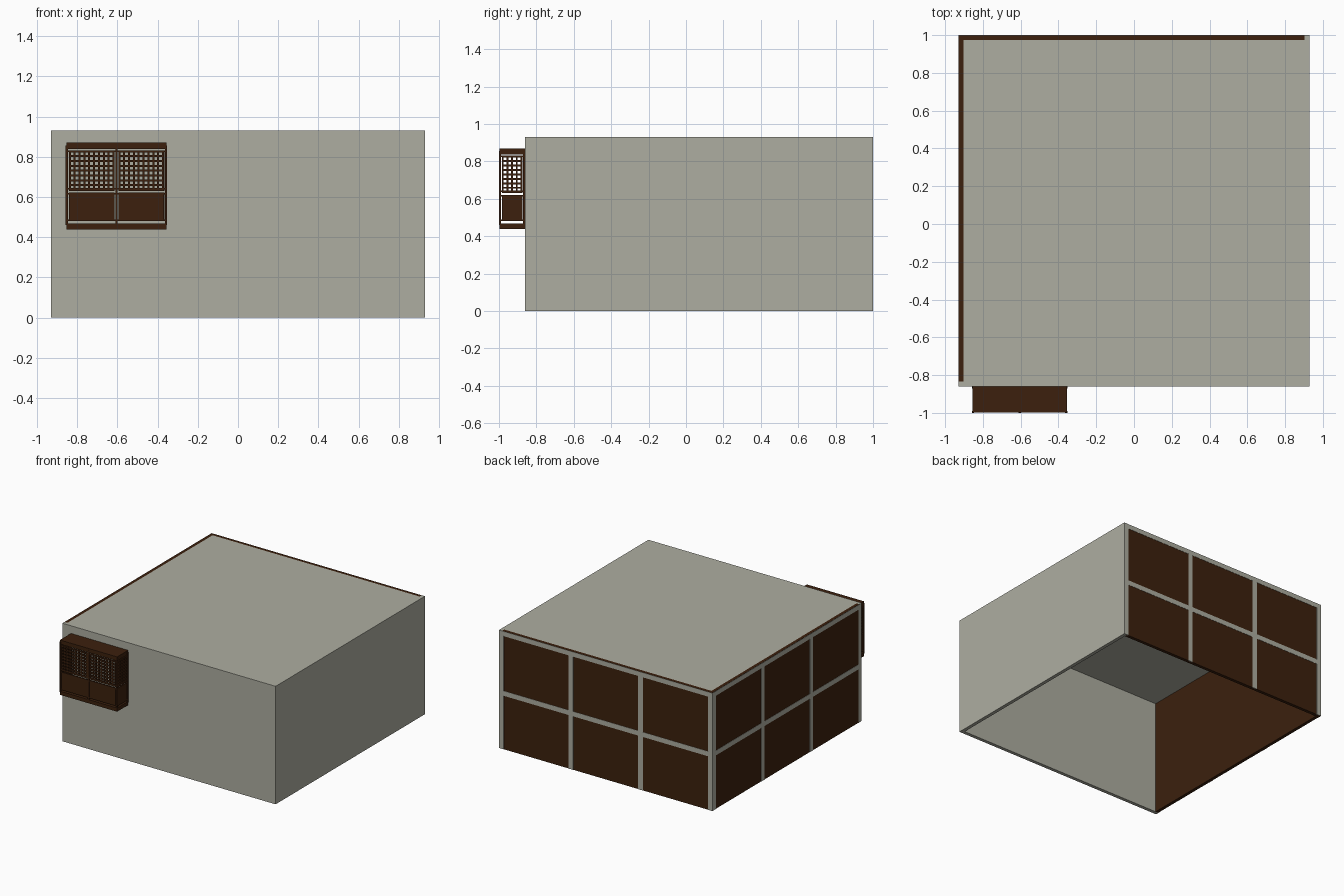
import bpy, bmesh

if "Cube" in bpy.data.objects:
    bpy.data.objects.remove(bpy.data.objects["Cube"])


def material(name, rgb):
    m = bpy.data.materials.new(name)
    m.diffuse_color = (*rgb, 1)
    m.use_nodes = True
    m.node_tree.nodes["Principled BSDF"].inputs["Base Color"].default_value = m.diffuse_color
    return m


PLASTER = material("grey plaster", (0.42, 0.42, 0.355))
WOOD = material("dark brown wood", (0.045, 0.0145, 0.004))


def boxes(name, mat, extents):
    """One object made of boxes given as (x0, x1, y0, y1, z0, z1)."""
    bm = bmesh.new()
    for x0, x1, y0, y1, z0, z1 in extents:
        vs = bmesh.ops.create_cube(bm, size=1)["verts"]
        for v in vs:
            v.co.x = x1 if v.co.x > 0 else x0
            v.co.y = y1 if v.co.y > 0 else y0
            v.co.z = z1 if v.co.z > 0 else z0
    me = bpy.data.meshes.new(name)
    bm.to_mesh(me)
    bm.free()
    me.materials.append(mat)
    ob = bpy.data.objects.new(name, me)
    bpy.context.collection.objects.link(ob)
    return ob


# Room shell, open underneath
W, F, B, H, T = 0.93, -0.86, 1.0, 0.93, 0.027
P = 0.002  # how far the frames stand proud of the boards
boxes("front_wall", PLASTER, [(-W, W, F, F + T, 0, H)])
boxes("right_wall", PLASTER, [(W - T, W, F + T, B, 0, H)])
boxes("ceiling", PLASTER, [(-W + T, W - T, F + T, B - T, H - T, H)])
boxes("left_boards", WOOD, [(-W + P, -W + T, F + T, B - P, 0, H)])
boxes("back_boards", WOOD, [(-W + T, W - T, B - T, B - P, 0, H)])

# Grey framing on the boarded sides: four uprights and two rails, 3 x 2 bays
S, D = 0.04, 0.006
RAILS = [(0.422, 0.46), (H - 0.038, H - 0.001)]


def stations(a, b):
    step = (b - a - S) / 3
    return [(a + i * step, a + i * step + S) for i in range(4)]


y0, y1 = B - D, B
boxes("back_frame", PLASTER,
      [(a, b, y0, y1, 0, H - 0.001) for a, b in stations(-W, W)]
      + [(-W, W, y0, y1, a, b) for a, b in RAILS])
x0, x1 = -W, -W + D
boxes("left_frame", PLASTER,
      [(x0, x1, a, b, 0, H - 0.001) for a, b in stations(F, B - D)]
      + [(x0, x1, F + T, B - D, a, b) for a, b in RAILS])

# Projecting lattice window: floor and roof slabs
L, R, Y = -0.857, -0.353, -1.0
MID = (L + R) / 2
boxes("window_floor", WOOD, [(L + 0.003, R - 0.003, Y + 0.003, F, 0.438, 0.467)])
boxes("window_roof", WOOD, [(L + 0.003, R - 0.003, Y + 0.003, F, 0.838, 0.87)])

# Posts at the corners, the wall and the middle of the front
Q = 0.011
boxes("window_posts", WOOD,
      [(x, x + Q, y, y + Q, 0.46, 0.857)
       for x in (L, R - Q) for y in (Y, F - Q)]
      + [(MID - Q / 2, MID + Q / 2, Y, Y + Q, 0.46, 0.857)])


def bay(name, a, b, place):
    """Solid panel below and lattice above; place maps (u0, u1, z0, z1) to a box."""
    boxes(name + "_panel", WOOD, [place(a, b, 0.481, 0.621)])
    z0, z1, bar = 0.630, 0.832, 0.010
    cols, rows = round((b - a) / 0.0245), 8
    du, dz = (b - a - bar) / cols, (z1 - z0 - bar) / rows
    boxes(name + "_lattice", WOOD,
          [place(a + i * du, a + i * du + bar, z0, z1) for i in range(cols + 1)]
          + [place(a, b, z0 + i * dz, z0 + i * dz + bar) for i in range(rows + 1)])


G, N = 0.004, 0.010  # gap beside posts, panel thickness
front = lambda a, b, c, d: (a, b, Y + 0.002, Y + 0.002 + N, c, d)
left = lambda a, b, c, d: (L + 0.002, L + 0.002 + N, a, b, c, d)
right = lambda a, b, c, d: (R - 0.002 - N, R - 0.002, a, b, c, d)
bay("front_left_bay", L + Q + G, MID - Q / 2 - G, front)
bay("front_right_bay", MID + Q / 2 + G, R - Q - G, front)
bay("left_side_bay", Y + Q + G, F - Q - G, left)
bay("right_side_bay", Y + Q + G, F - Q - G, right)

# Thin ties that hold the panels between the posts
ties = []
for z in (0.481, 0.612, 0.636, 0.823):
    ties.append(front(L + Q, R - Q, z, z + 0.008))
    ties.append(left(Y + Q, F - Q, z, z + 0.008))
    ties.append(right(Y + Q, F - Q, z, z + 0.008))
boxes("window_ties", WOOD, ties)
